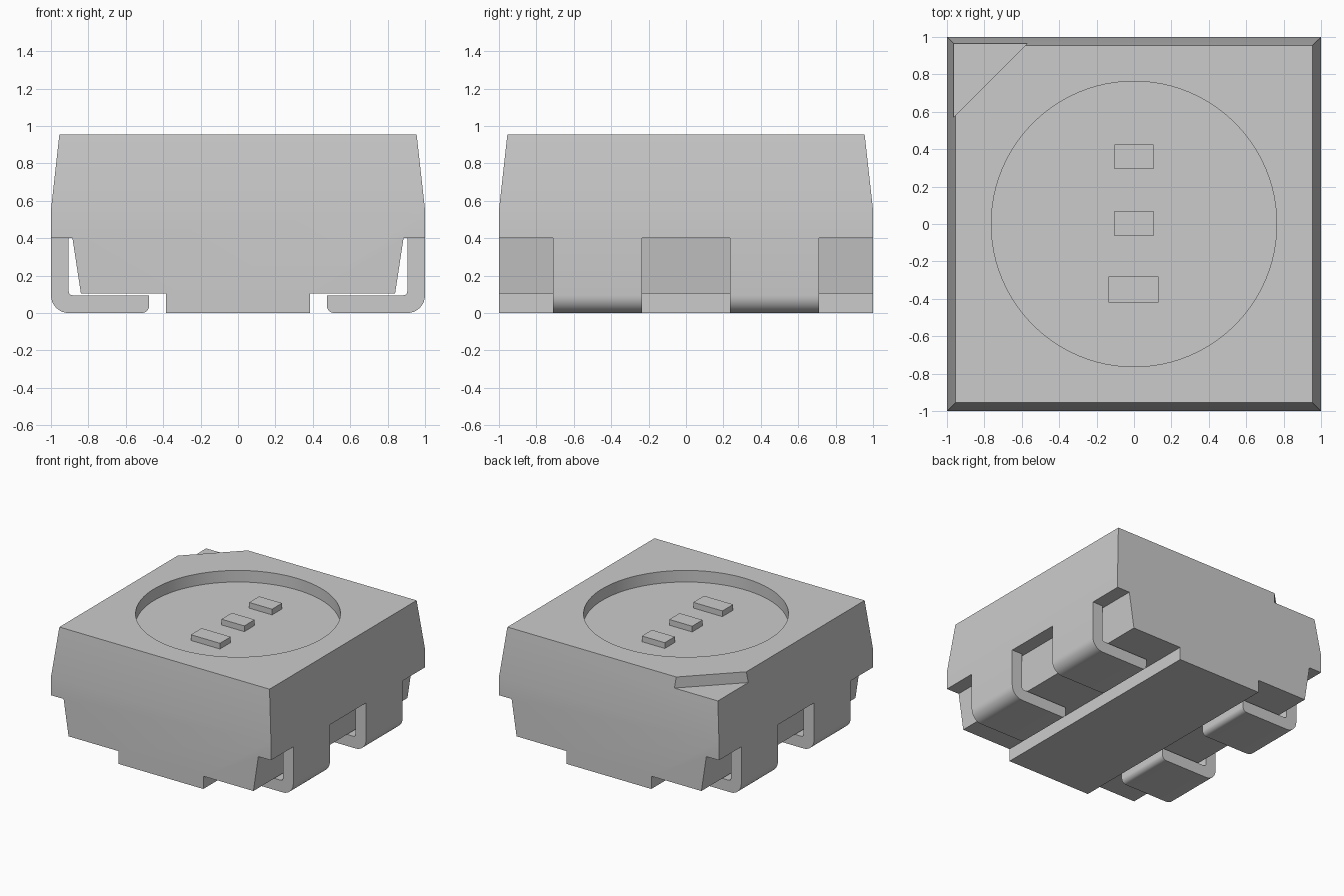
import bpy, bmesh, math
from mathutils import Vector

if "Cube" in bpy.data.objects:
    bpy.data.objects.remove(bpy.data.objects["Cube"])

grey = bpy.data.materials.new("light grey plastic")
grey.diffuse_color = (0.6, 0.6, 0.6, 1)
grey.use_nodes = True
grey.node_tree.nodes["Principled BSDF"].inputs["Base Color"].default_value = grey.diffuse_color


def prism(name, points, offset):
    """Extrude a closed outline of 3D points along an offset."""
    bm = bmesh.new()
    face = bm.faces.new([bm.verts.new(p) for p in points])
    ext = bmesh.ops.extrude_face_region(bm, geom=[face], use_keep_orig=True)
    bmesh.ops.translate(bm, vec=offset,
                        verts=[v for v in ext["geom"] if isinstance(v, bmesh.types.BMVert)])
    bmesh.ops.recalc_face_normals(bm, faces=bm.faces)
    mesh = bpy.data.meshes.new(name)
    bm.to_mesh(mesh)
    bm.free()
    mesh.materials.append(grey)
    obj = bpy.data.objects.new(name, mesh)
    bpy.context.collection.objects.link(obj)
    return obj


def select(obj):
    bpy.ops.object.select_all(action='DESELECT')
    obj.select_set(True)
    bpy.context.view_layer.objects.active = obj


def smooth(obj):
    select(obj)
    bpy.ops.object.shade_smooth_by_angle(angle=math.radians(30))


def cut(obj, tool, operation):
    select(obj)
    mod = obj.modifiers.new("cut", 'BOOLEAN')
    mod.operation, mod.solver, mod.object = operation, 'EXACT', tool
    bpy.ops.object.modifier_apply(modifier=mod.name)
    bpy.data.objects.remove(tool)


def arc(cx, cz, r, a0, a1, n=8):
    """Points of an arc in the xz plane, angles in degrees."""
    return [(cx + r * math.cos(math.radians(a0 + (a1 - a0) * i / n)),
             cz + r * math.sin(math.radians(a0 + (a1 - a0) * i / n))) for i in range(n + 1)]


TOP, BEND, FLOOR = 0.955, 0.55, 0.86

# Housing: front profile with keel and undercut shoulders
half = [(0.385, 0), (0.385, 0.105), (0.84, 0.105), (0.885, 0.4),
        (1, 0.4), (1, BEND), (0.955, TOP)]
outline = half + [(-x, z) for x, z in reversed(half)]
body = prism("housing", [(x, -1.1, z) for x, z in outline], (0, 2.2, 0))

# Draft on the front and back faces
side = [(1, -0.1), (1, BEND), (0.91, BEND + 0.81)]
side += [(-y, z) for y, z in reversed(side)]
cut(body, prism("draft_tool", [(-1.2, y, z) for y, z in side], (2.4, 0, 0)), 'INTERSECT')

# Round recess in the top
circle = [(x, z, FLOOR) for x, z in arc(0, 0, 0.763, 0, 360, 96)[:-1]]
cut(body, prism("recess_tool", circle, (0, 0, 0.3)), 'DIFFERENCE')

# Triangular orientation notch in the back left corner
notch = [(-1.2, 0.335, 0.865), (-0.335, 1.2, 0.865), (-1.2, 1.2, 0.865)]
cut(body, prism("notch_tool", notch, (0, 0, 0.3)), 'DIFFERENCE')
smooth(body)

# Bent leads wrapping under the housing
lead = [(1, 0.4)] + arc(0.905, 0.095, 0.095, 0, -90)
lead += arc(0.515, 0.04, 0.04, -90, -180, 6) + [(0.475, 0.095)]
lead += arc(0.885, 0.115, 0.02, -90, 0, 4) + [(0.905, 0.4)]
for sx, side_name in ((1, "right"), (-1, "left")):
    for y, end_name in ((-0.71, "front"), (0.235, "back")):
        smooth(prism(f"{side_name}_{end_name}_lead",
                     [(sx * x, y, z) for x, z in lead], (0, 0.475, 0)))

# Small chips on the recess floor
for i, (x0, x1, y0, y1) in enumerate(((-0.105, 0.103, 0.295, 0.425),
                                      (-0.105, 0.103, -0.065, 0.07),
                                      (-0.135, 0.13, -0.42, -0.28))):
    prism(f"chip_{i + 1}", [(x0, y0, FLOOR - 0.005), (x1, y0, FLOOR - 0.005),
                            (x1, y1, FLOOR - 0.005), (x0, y1, FLOOR - 0.005)], (0, 0, 0.052))
